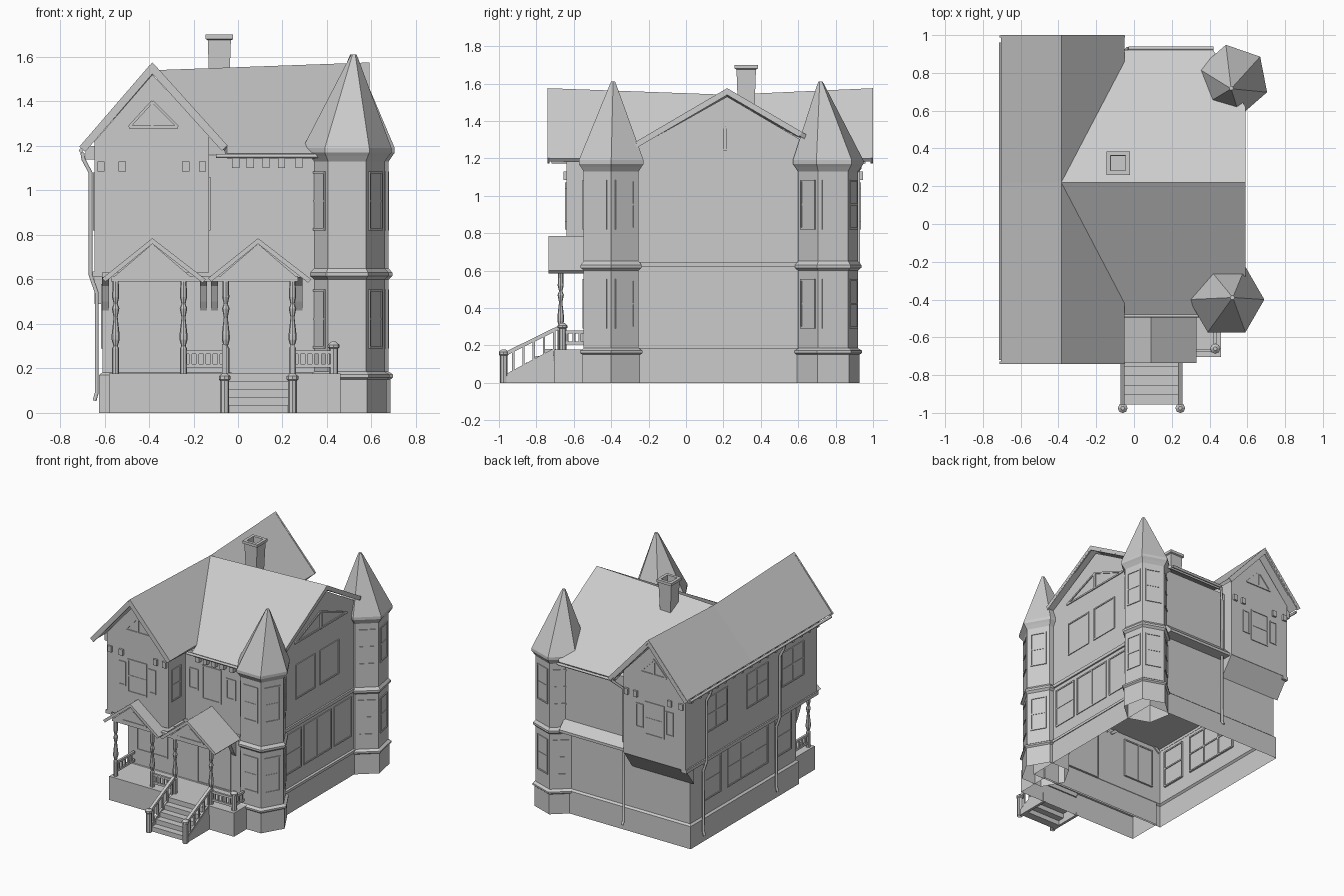
import bpy, bmesh
from math import radians, cos, sin, pi
from mathutils import Matrix, Vector

if "Cube" in bpy.data.objects:
    bpy.data.objects.remove(bpy.data.objects["Cube"])


def finish(name, bm):
    me = bpy.data.meshes.new(name)
    bm.to_mesh(me)
    bm.free()
    ob = bpy.data.objects.new(name, me)
    bpy.context.collection.objects.link(ob)
    return ob


def B(x0, x1, y0, y1, z0, z1):
    """Matrix turning a unit cube into a box between the given limits."""
    return (Matrix.Translation(((x0 + x1) / 2, (y0 + y1) / 2, (z0 + z1) / 2))
            @ Matrix.Diagonal((abs(x1 - x0), abs(y1 - y0), abs(z1 - z0), 1)))


def bar(p, q, w, h=None):
    """Matrix for a square bar from p to q."""
    p, q = Vector(p), Vector(q)
    d = q - p
    return (Matrix.Translation((p + q) / 2) @ d.to_track_quat('Z', 'Y').to_matrix().to_4x4()
            @ Matrix.Diagonal((w, h or w, d.length, 1)))


def boxes(name, mats, base=Matrix()):
    bm = bmesh.new()
    for m in mats:
        bmesh.ops.create_cube(bm, size=1, matrix=base @ m)
    return finish(name, bm)


def prism(name, prof, axis, a, b, start=True):
    """Extrude a 2D profile along an axis from a to b."""
    put = {'x': lambda u, v, t: (t, u, v), 'y': lambda u, v, t: (u, t, v), 'z': lambda u, v, t: (u, v, t)}[axis]
    bm = bmesh.new()
    r0, r1 = [[bm.verts.new(put(u, v, t)) for u, v in prof] for t in (a, b)]
    n = len(prof)
    for i in range(n):
        bm.faces.new((r0[i], r0[(i + 1) % n], r1[(i + 1) % n], r1[i]))
    bm.faces.new(r1)
    if start:
        bm.faces.new(r0)
    bmesh.ops.recalc_face_normals(bm, faces=bm.faces)
    return finish(name, bm)


def rect(x0, x1, y0, y1):
    return [(x0, y0), (x1, y0), (x1, y1), (x0, y1)]


def lathe(name, prof, c0, sides, rot=0, c1=None):
    """Faceted turning; rings above z 1.19 lean from centre c0 to c1."""
    bm, rings = bmesh.new(), []
    for r, z in prof:
        k = max(0, (z - 1.19) / 0.41) if c1 else 0
        cx, cy = Vector(c0).lerp(Vector(c1 or c0), k)
        rings.append([bm.verts.new((cx + r * cos(rot + 2 * pi * i / sides),
                                    cy + r * sin(rot + 2 * pi * i / sides), z)) for i in range(sides)])
    for lo, hi in zip(rings, rings[1:]):
        for i in range(sides):
            j = (i + 1) % sides
            bm.faces.new((lo[i], lo[j], hi[j], hi[i]))
    bm.faces.new(rings[-1])
    return finish(name, bm)


def window(name, x, y, ang, w, z0, z1, rail=True, mull=0, t=0.01):
    """Framed window set through a wall; angle 0 faces the front."""
    h, f, k = w / 2, -0.006, 0.014
    m = [B(-h, h, -0.001, 0.008, z0, z1), B(-h, -h + t, f, k, z0, z1), B(h - t, h, f, k, z0, z1),
         B(-h, h, f, k, z1 - t, z1), B(-h, h, f, k, z0, z0 + t)]
    if rail:
        m.append(B(-h, h, -0.004, k, (z0 + z1) / 2 - 0.005, (z0 + z1) / 2 + 0.005))
    m += [B(-h + w * i / (mull + 1) - 0.006, -h + w * i / (mull + 1) + 0.006, -0.005, k, z0, z1)
          for i in range(1, mull + 1)]
    boxes(name, m, Matrix.Translation((x, y, 0)) @ Matrix.Rotation(radians(ang), 4, 'Z'))


def pipe(name, pts, r=0.01):
    cu = bpy.data.curves.new(name, 'CURVE')
    cu.dimensions, cu.bevel_depth, cu.bevel_resolution, cu.use_fill_caps = '3D', r, 1, True
    sp = cu.splines.new('POLY')
    sp.points.add(len(pts) - 1)
    for p, c in zip(sp.points, pts):
        p.co = (*c, 1)
    bpy.context.collection.objects.link(bpy.data.objects.new(name, cu))


# Lower shell: foundation, ledge and walls in one sheet, open underneath
bm = bmesh.new()
rings = [[bm.verts.new((x, y, z)) for x, y in rect(-0.61 - g, 0.54 + g, -0.44 - g, 0.822 + g)]
         for g, z in ((0.014, 0), (0.014, 0.17), (0, 0.182), (0, 0.63))]
for lo, hi in zip(rings, rings[1:]):
    for i in range(4):
        bm.faces.new((lo[i], lo[(i + 1) % 4], hi[(i + 1) % 4], hi[i]))
bm.faces.new(rings[-1])
finish('lower_walls', bm)

# Upper walls with gables, rear jetty and skirt roof
prism('wing_upper_walls', [(-0.645, 0.632), (-0.13, 0.632), (-0.13, 1.25), (-0.385, 1.52), (-0.645, 1.22)], 'y', -0.64, 0.93)
prism('cross_upper_walls', [(-0.44, 0.632), (-0.44, 1.16), (0.22, 1.53), (0.85, 1.16), (0.85, 0.632)], 'x', -0.2, 0.54)
prism('rear_jetty', [(0.823, 0.49), (0.93, 0.635), (0.823, 0.635)], 'x', -0.645, -0.13)
prism('rear_skirt_roof', [(0.823, 0.63), (0.91, 0.63), (0.91, 0.65), (0.85, 0.71)], 'x', -0.13, 0.42)
boxes('wall_bands', [B(0.538, 0.552, -0.3, 0.62, 0.62, 0.645), B(0.538, 0.56, -0.3, 0.62, 0.165, 0.185),
                     B(-0.655, -0.608, -0.64, 0.93, 0.61, 0.635)])

# Main roof: sagging ridge wing crossed by a side gable


def zc(x, y):
    rz = 1.54 + (x + 0.385) * 0.036
    return rz - (rz - 1.165) * abs(y - 0.22) / 0.7


mid = (-0.385, 0.22, 1.54)
bm = bmesh.new()
for end, s in ((-0.74, -1), (1.0, 1)):
    top, vy = (-0.385, end, 1.575), 0.22 + s * 0.64
    east = (0.59, 0.22, 1.575)
    outer = [(0.59, -0.27), (0.35, -0.48), (-0.05, -0.48)] if s < 0 else [(0.59, 0.62), (0.42, 0.92), (-0.05, 0.92)]
    valley = (-0.05, vy, 1.2)
    for f in ([(-0.705, end, 1.2), (-0.705, 0.22, 1.2), mid, top], [(-0.05, end, 1.2), top, mid, valley],
              [mid, east] + [(x, y, zc(x, y)) for x, y in outer] + [valley]):
        face = bm.faces.new([bm.verts.new(p) for p in f])
        face.normal_update()
        if face.normal.z < 0:
            face.normal_flip()
bmesh.ops.remove_doubles(bm, verts=bm.verts, dist=0.0005)
sol = finish('main_roof', bm).modifiers.new('thickness', 'SOLIDIFY')
sol.thickness, sol.offset = 0.025, -1

# Flared chimney with open top
bm = bmesh.new()
rings = [[bm.verts.new((x, y, z)) for x, y in rect(-0.084 - g, -0.084 + g, 0.322 - g, 0.322 + g)]
         for g, z in ((0.044, 1.45), (0.052, 1.675), (0.062, 1.68), (0.062, 1.7), (0.04, 1.7), (0.038, 1.63))]
for lo, hi in zip(rings, rings[1:]):
    for i in range(4):
        bm.faces.new((lo[i], lo[(i + 1) % 4], hi[(i + 1) % 4], hi[i]))
bm.faces.new(rings[-1])
finish('chimney', bm)

# Corner towers
tower = [(0.178, 0), (0.178, 0.15), (0.192, 0.16), (0.192, 0.172), (0.17, 0.185), (0.17, 0.6), (0.188, 0.615), (0.188, 0.63),
         (0.17, 0.65), (0.17, 1.13), (0.188, 1.155), (0.2, 1.17), (0.2, 1.19), (0.022, 1.59), (0.012, 1.61)]
for tag, c, rot, c1, dirs, g in (('front', (0.49, -0.40), 0, (0.52, -0.39), (-150, -90, -30, 30), 1),
                                 ('rear', (0.523, 0.76), 41, (0.515, 0.72), (-49, 11, 71, 131), 0.96)):
    lathe(tag + '_tower', [(r * g, z) for r, z in tower], c, 6, radians(rot), c1)
    for a in dirs:
        d = 0.17 * g * cos(pi / 6)
        for z0 in (0.29, 0.82):
            window(tag + '_tower_window', c[0] + d * cos(radians(a)), c[1] + d * sin(radians(a)), a + 90, 0.12, z0, z0 + 0.265)

# Windows: front, right side, left side
window('porch_window', -0.405, -0.44, 0, 0.26, 0.29, 0.59, False, 1)
window('front_door', 0.11, -0.44, 0, 0.28, 0.18, 0.59, False)
window('front_upper_window', 0.09, -0.44, 0, 0.16, 0.82, 1.075, False)
for x in (-0.06, 0.25):
    window('front_small_window', x, -0.44, 0, 0.08, 0.875, 1.03, False)
window('wing_side_window', -0.13, -0.55, 90, 0.11, 0.82, 1.06)
for y, w, m in ((-0.12, 0.2, 0), (0.175, 0.33, 1), (0.475, 0.21, 0)):
    window('right_lower_window', 0.54, y, 90, w, 0.29, 0.59, y < 0, m)
for y in (0.03, 0.315):
    window('right_upper_window', 0.54, y, 90, 0.23, 0.82, 1.08, False)
for y in (0.56, 0.07, -0.35):
    window('left_upper_window', -0.645, y, -90, 0.26, 0.82, 1.08, True, 1)
for y, w, m in ((0.56, 0.2, 0), (0.14, 0.48, 2), (-0.28, 0.2, 0)):
    window('left_lower_window', -0.61, y, -90, w, 0.29, 0.58, True, m)

# Wing ends: shuttered window, gable light, bargeboards, brackets
for tag, y, s, roof_y in (('front', -0.64, -1, -0.735), ('rear', 0.93, 1, 0.993)):
    window(tag + '_wing_window', -0.39, y, 0 if s < 0 else 180, 0.16, 0.82, 1.07)
    for x in (-0.515, -0.265):
        window(tag + '_shutter', x, y, 0 if s < 0 else 180, 0.06, 0.86, 1.04, False, 0, 0.008)
    tri = [(-0.49, y, 1.285), (-0.385, y, 1.4), (-0.27, y, 1.285)]
    boxes(tag + '_gable_light', [bar(tri[i], tri[(i + 1) % 3], 0.014, 0.012) for i in range(3)]
          + [bar((-0.385, y, 1.285), tri[1], 0.012)])
    boxes(tag + '_bargeboards', [bar((-0.70, roof_y, 1.185), (-0.385, roof_y, 1.55), 0.012, 0.035),
                                 bar((-0.06, roof_y, 1.19), (-0.385, roof_y, 1.55), 0.012, 0.035)])
    boxes(tag + '_wing_brackets', [B(x - 0.016, x + 0.016, y, y + s * 0.015, 1.085, 1.13) for x in (-0.615, -0.52, -0.235, -0.16)])

# Right gable light and bargeboards
tri = [(0.54, -0.1, 1.245), (0.54, 0.21, 1.37), (0.54, 0.52, 1.245)]
boxes('right_gable_light', [bar(tri[i], tri[(i + 1) % 3], 0.014, 0.012) for i in range(3)]
      + [bar((0.54, 0.21, 1.24), tri[1], 0.02)])
boxes('right_bargeboards', [bar((0.585, e, zc(0.585, e) - 0.018), (0.585, 0.22, 1.556), 0.01, 0.03) for e in (-0.27, 0.61)])

# Eave brackets
boxes('front_eave_brackets', [B(x - 0.016, x + 0.016, -0.475, -0.44, 1.1, 1.15) for x in (-0.01, 0.055, 0.125, 0.195, 0.275)])
boxes('left_eave_brackets', [B(-0.685, -0.64, y - 0.012, y + 0.012, 1.14, 1.2) for y in [-0.6 + i * 0.1 for i in range(16)]])

# Gutters and downpipes
pipe('left_gutter', [(-0.705, -0.72, 1.18), (-0.705, 0.96, 1.18)])
pipe('front_gutter', [(-0.1, -0.485, 1.155), (0.36, -0.485, 1.155)])
pipe('rear_gutter', [(-0.03, 0.93, 1.155), (0.42, 0.93, 1.155)])
for y in (0.7, -0.17):
    pipe('left_downpipe', [(-0.7, y, 1.17), (-0.695, y, 1.14), (-0.663, y, 1.08), (-0.663, y, 0.62), (-0.635, y, 0.54),
                           (-0.635, y, 0.09), (-0.645, y, 0.055)])
pipe('rear_downpipe', [(-0.03, 0.93, 1.15), (-0.09, 0.87, 1.08), (-0.09, 0.87, 0.09), (-0.09, 0.89, 0.06)])

# Porch base and steps
prism('porch_base', rect(-0.58, 0.46, -0.705, -0.44), 'z', 0, 0.178, False)
boxes('porch_steps', [B(-0.05, 0.24, -0.955 + i * 0.05, -0.895 + i * 0.05, 0.036 * i, 0.036 * (i + 1)) for i in range(5)])
for x in (-0.06, 0.245):
    prism('stair_stringer', [(-0.97, 0), (-0.97, 0.03), (-0.71, 0.172), (-0.70, 0.0)], 'x', x - 0.01, x + 0.01)
    boxes('stair_railing', [bar((x, -0.975, 0.15), (x, -0.67, 0.3), 0.022, 0.02), bar((x, -0.97, 0.035), (x, -0.7, 0.18), 0.014)]
          + [B(x - 0.006, x + 0.006, -0.93 + i * 0.055, -0.918 + i * 0.055, 0.06 + i * 0.027, 0.18 + i * 0.027) for i in range(5)])
    lathe('stair_newel', [(0.02, 0), (0.02, 0.145), (0.026, 0.15), (0.026, 0.165), (0.01, 0.178)], (x, -0.975), 8)
lathe('porch_corner_post', [(0.02, 0.178), (0.02, 0.29), (0.027, 0.295), (0.027, 0.305), (0.01, 0.32)], (0.43, -0.66), 8)

# Porch posts and railings
post = [(0.016, 0.178), (0.016, 0.29), (0.01, 0.3), (0.018, 0.33), (0.018, 0.35), (0.009, 0.43), (0.017, 0.47),
        (0.009, 0.49), (0.016, 0.52), (0.013, 0.61)]
for x in (-0.55, -0.245, -0.055, 0.245):
    lathe('porch_post', post, (x, -0.67), 8)


def railing(name, p, q, n):
    p, q = Vector((*p, 0)), Vector((*q, 0))
    m = [bar(p + Vector((0, 0, z)), q + Vector((0, 0, z)), 0.016) for z in (0.212, 0.272)]
    for i in range(1, n):
        c = p.lerp(q, i / n)
        m.append(B(c.x - 0.006, c.x + 0.006, c.y - 0.006, c.y + 0.006, 0.21, 0.272))
    boxes(name, m)


railing('porch_rail_middle', (-0.245, -0.67), (-0.055, -0.67), 6)
railing('porch_rail_right', (0.245, -0.67), (0.43, -0.67), 6)
railing('porch_rail_side', (0.43, -0.67), (0.43, -0.5), 5)
railing('porch_rail_left', (-0.55, -0.67), (-0.55, -0.45), 6)

# Porch gable roofs
for tag, x in (('left', -0.385), ('right', 0.09)):
    prism(tag + '_porch_roof', [(x - 0.225, 0.605), (x, 0.785), (x + 0.24, 0.60), (x + 0.225, 0.585), (x, 0.76), (x - 0.21, 0.59)],
          'y', -0.735, -0.43)
    prism(tag + '_porch_gable', [(x - 0.18, 0.605), (x, 0.76), (x + 0.18, 0.605)], 'y', -0.69, -0.44)
    boxes(tag + '_porch_gable_trim', [bar((x - 0.1, -0.69, 0.625), (x, -0.69, 0.705), 0.01),
                                      bar((x + 0.1, -0.69, 0.625), (x, -0.69, 0.705), 0.01),
                                      B(x - 0.11, x + 0.11, -0.695, -0.685, 0.618, 0.628)])
boxes('porch_beams', [B(-0.57, 0.27, -0.685, -0.655, 0.59, 0.615), B(-0.565, -0.535, -0.67, -0.44, 0.59, 0.615),
                      B(0.23, 0.26, -0.67, -0.44, 0.59, 0.615)])
for x in (-0.595, -0.155, -0.105, 0.275):
    prism('porch_bracket', [(-0.44, 0.46), (-0.465, 0.5), (-0.5, 0.57), (-0.55, 0.61), (-0.44, 0.61)], 'x', x - 0.016, x + 0.016)
